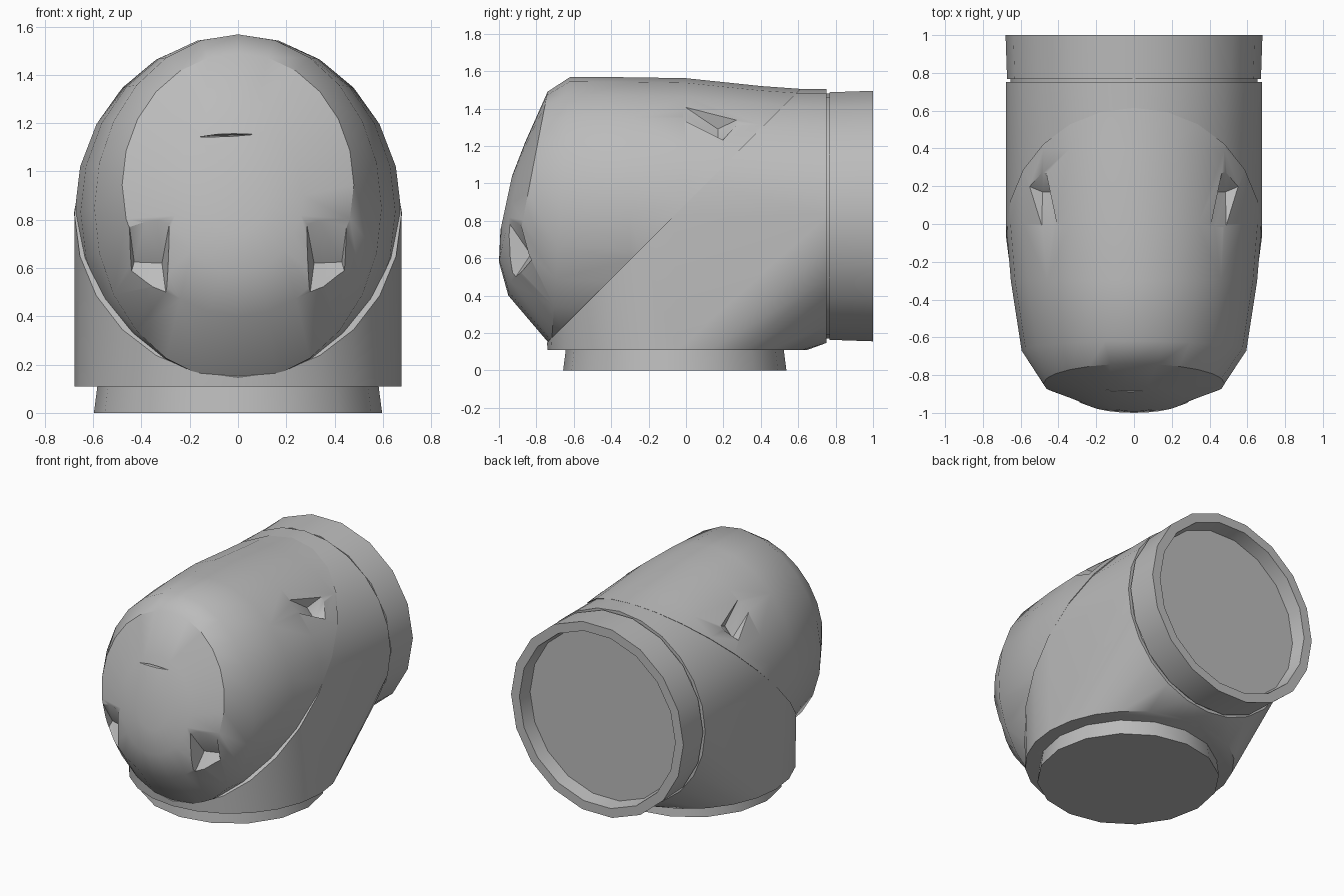
import bpy
import bmesh
from math import cos, sin, pi, radians
from mathutils import Vector

cube = bpy.data.objects.get("Cube")
if cube:
    bpy.data.objects.remove(cube)

grey = bpy.data.materials.new("plain_grey")
grey.use_nodes = True
grey.diffuse_color = (0.5, 0.5, 0.5, 1)
grey.node_tree.nodes["Principled BSDF"].inputs["Base Color"].default_value = (0.5, 0.5, 0.5, 1)

AXIS_Z = 0.825   # height of the horizontal pipe axis
SEAM = 0.89      # the mitre plane is z = y + SEAM
R = 0.678


def make(name, bm):
    bmesh.ops.recalc_face_normals(bm, faces=bm.faces[:])
    mesh = bpy.data.meshes.new(name)
    bm.to_mesh(mesh)
    bm.free()
    mesh.materials.append(grey)
    obj = bpy.data.objects.new(name, mesh)
    bpy.context.collection.objects.link(obj)
    return obj


def smooth(obj, angle=35):
    bpy.ops.object.select_all(action='DESELECT')
    obj.select_set(True)
    bpy.context.view_layer.objects.active = obj
    bpy.ops.object.shade_smooth_by_angle(angle=radians(angle))


def circle(n, point):
    return [Vector(point(cos(2 * pi * i / n), sin(2 * pi * i / n))) for i in range(n)]


def hull(name, points):
    bm = bmesh.new()
    for p in points:
        bm.verts.new(p)
    bmesh.ops.convex_hull(bm, input=bm.verts[:])
    bmesh.ops.dissolve_limit(bm, angle_limit=0.01, verts=bm.verts[:], edges=bm.edges[:])
    return make(name, bm)


def loft(rings, caps=True):
    bm = bmesh.new()
    loops = [[bm.verts.new(p) for p in ring] for ring in rings]
    n = len(loops[0])
    for a, b in zip(loops, loops[1:]):
        for i in range(n):
            j = (i + 1) % n
            bm.faces.new((a[i], a[j], b[j], b[i]))
    if caps:
        bm.faces.new(loops[0])
        bm.faces.new(loops[-1])
    return bm


# Elbow body: foot circle, mitre ellipse and rear circle wrapped together
foot = circle(24, lambda c, s: (R * c, -0.045 + 0.695 * s, 0.11))
mitre = circle(24, lambda c, s: (R * c, AXIS_Z + R * s - SEAM, AXIS_Z + R * s))
rear = circle(24, lambda c, s: (R * c, 0.752, AXIS_Z + R * s))
smooth(hull("elbow_body", foot + mitre + rear))

# Base plug under the body
base = loft([circle(16, lambda c, s, r=r, z=z: (r * c, -0.06 + r * s, z))
             for r, z in ((0.597, 0), (0.58, 0.13))])
smooth(make("base_plug", base))

# Neck inside the groove, and the recessed rear collar
neck = loft([circle(24, lambda c, s, y=y: (0.655 * c, y, AXIS_Z + 0.655 * s))
             for y in (0.7, 0.8)])
smooth(make("neck_core", neck))
profile = ((0.767, 0.672), (1.0, 0.68), (1.0, 0.615), (0.9, 0.6))
collar = loft([circle(18, lambda c, s, y=y, r=r: (r * c, y, AXIS_Z + r * s))
               for y, r in profile])
smooth(make("rear_collar", collar))

# Head: tilted oval rings given as top (y, z), bottom (y, z), half width
head_rings = (
    ((0.75, 1.495), (0.75, 0.13), 0.675),
    ((0.4, 1.52), (0.4, 0.12), 0.678),
    ((0.0, 1.562), (0.0, 0.1), 0.677),
    ((-0.3, 1.567), (-0.3, 0.1), 0.652),
    ((-0.62, 1.568), (-0.72, 0.13), 0.595),
    ((-0.74, 1.49), (-0.95, 0.4), 0.48),
    ((-0.86, 1.22), (-1.0, 0.58), 0.27),
    ((-0.93, 1.04), (-0.992, 0.75), 0.12),
)


def oval(top, bottom, width):
    my, mz = (top[0] + bottom[0]) / 2, (top[1] + bottom[1]) / 2
    dy, dz = (top[0] - bottom[0]) / 2, (top[1] - bottom[1]) / 2
    return circle(24, lambda c, s: (width * c, my + dy * s, mz + dz * s))


bm = loft([oval(*r) for r in head_rings])
cut = bmesh.ops.bisect_plane(bm, geom=bm.verts[:] + bm.edges[:] + bm.faces[:],
                             plane_co=(0, 0, SEAM), plane_no=(0, 1, -1), clear_outer=True)
bmesh.ops.holes_fill(bm, edges=[e for e in bm.edges if e.is_boundary])
head = make("head", bm)


# Wedge notches: an opening outline that narrows to a deep inner edge
def notch(name, opening, deep):
    opening = [Vector(p) for p in opening]
    deep = [Vector(p) for p in deep]
    middle = sum(deep, Vector()) / len(deep)
    cutter = hull(name, [p + 0.3 * (p - middle) for p in opening] + deep)
    cutter.hide_render = True
    bpy.context.view_layer.objects.active = head
    mod = head.modifiers.new("notch", 'BOOLEAN')
    mod.operation = 'DIFFERENCE'
    mod.solver = 'EXACT'
    mod.object = cutter
    bpy.ops.object.modifier_apply(modifier=mod.name)
    bpy.data.objects.remove(cutter)


eye_open = ((0.44, -0.9, 0.8), (0.355, -0.95, 0.86), (0.295, -0.95, 0.8),
            (0.31, -0.92, 0.48), (0.435, -0.85, 0.56))
eye_deep = ((0.43, -0.8, 0.625), (0.315, -0.83, 0.62))
vent_open = ((0.55, 0.2, 1.24), (0.48, 0.29, 1.34), (0.41, -0.05, 1.43), (0.48, -0.02, 1.35))
vent_deep = ((0.485, 0.17, 1.22), (0.425, 0.17, 1.29))
for side in (1, -1):
    for name, opening, deep in (("eye_notch", eye_open, eye_deep),
                                ("side_vent", vent_open, vent_deep)):
        flip = [[(side * x, y, z) for x, y, z in pts] for pts in (opening, deep)]
        notch(name, *flip)

# Thin slit on the face
notch("face_slit", ((-0.18, -0.9, 1.139), (-0.05, -0.9, 1.158), (0.07, -0.9, 1.154),
                    (-0.05, -0.9, 1.144)), ((-0.12, -0.84, 1.148), (0.03, -0.84, 1.152)))
smooth(head)
